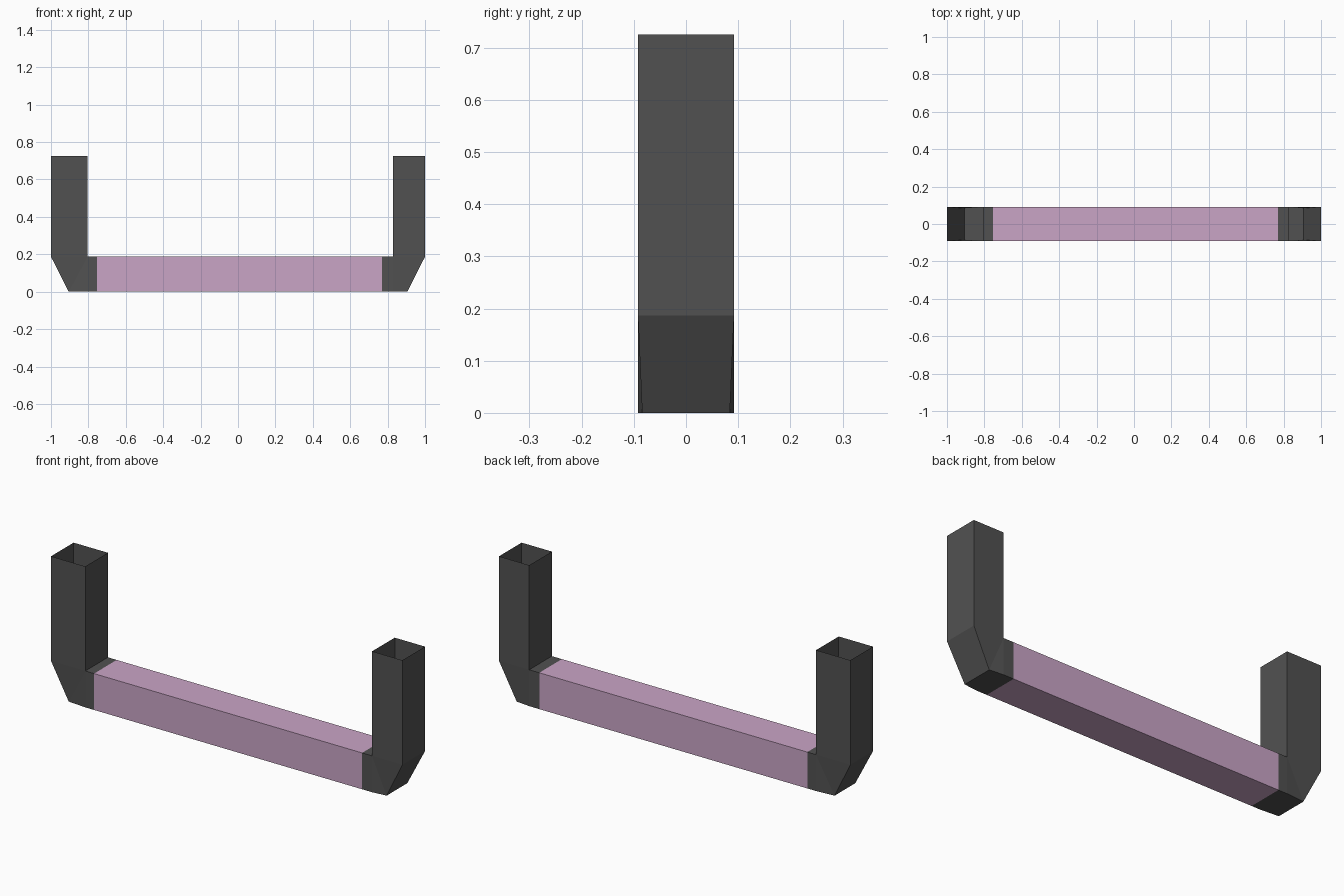
import bpy, bmesh

if "Cube" in bpy.data.objects:
    bpy.data.objects.remove(bpy.data.objects["Cube"])

W = 0.092      # half width of the duct
H = 0.187      # height of the horizontal duct
TOP = 0.725    # height of the upright ends


def material(name, rgb):
    m = bpy.data.materials.new(name)
    m.diffuse_color = (*rgb, 1)
    m.use_nodes = True
    m.node_tree.nodes["Principled BSDF"].inputs["Base Color"].default_value = m.diffuse_color
    return m


dark = material("dark grey", (0.083, 0.083, 0.083))
pink = material("dusty pink", (0.59, 0.375, 0.565))


def duct(name, sections, mat):
    """Open shell through sections of (outer x, z, half width, inner x, z)."""
    bm = bmesh.new()
    cache = {}

    def vert(*co):
        if co not in cache:
            cache[co] = bm.verts.new(co)
        return cache[co]

    rings = [[vert(ox, -w, oz), vert(ox, w, oz), vert(ix, W, iz), vert(ix, -W, iz)]
             for ox, oz, w, ix, iz in sections]
    for a, b in zip(rings, rings[1:]):
        for i in range(4):
            j = (i + 1) % 4
            corners = list(dict.fromkeys((a[i], a[j], b[j], b[i])))
            if len(corners) > 2:
                bm.faces.new(corners)
    bmesh.ops.recalc_face_normals(bm, faces=bm.faces)
    mesh = bpy.data.meshes.new(name)
    bm.to_mesh(mesh)
    bm.free()
    mesh.materials.append(mat)
    bpy.context.collection.objects.link(bpy.data.objects.new(name, mesh))


# Upright ends with a chamfered elbow and a short collar on the bar
for name, s, inner, joint in (("left_elbow", -1, 0.805, 0.755),
                              ("right_elbow", 1, 0.828, 0.771)):
    duct(name, [(s, TOP, W, s * inner, TOP),
                (s, H, W, s * inner, H),
                (s * 0.905, 0, 0.084, s * inner, H),
                (s * inner, 0, W, s * inner, H),
                (s * joint, 0, W, s * joint, H)], dark)

# Long horizontal duct
duct("horizontal_duct", [(-0.755, 0, W, -0.755, H), (0.771, 0, W, 0.771, H)], pink)
